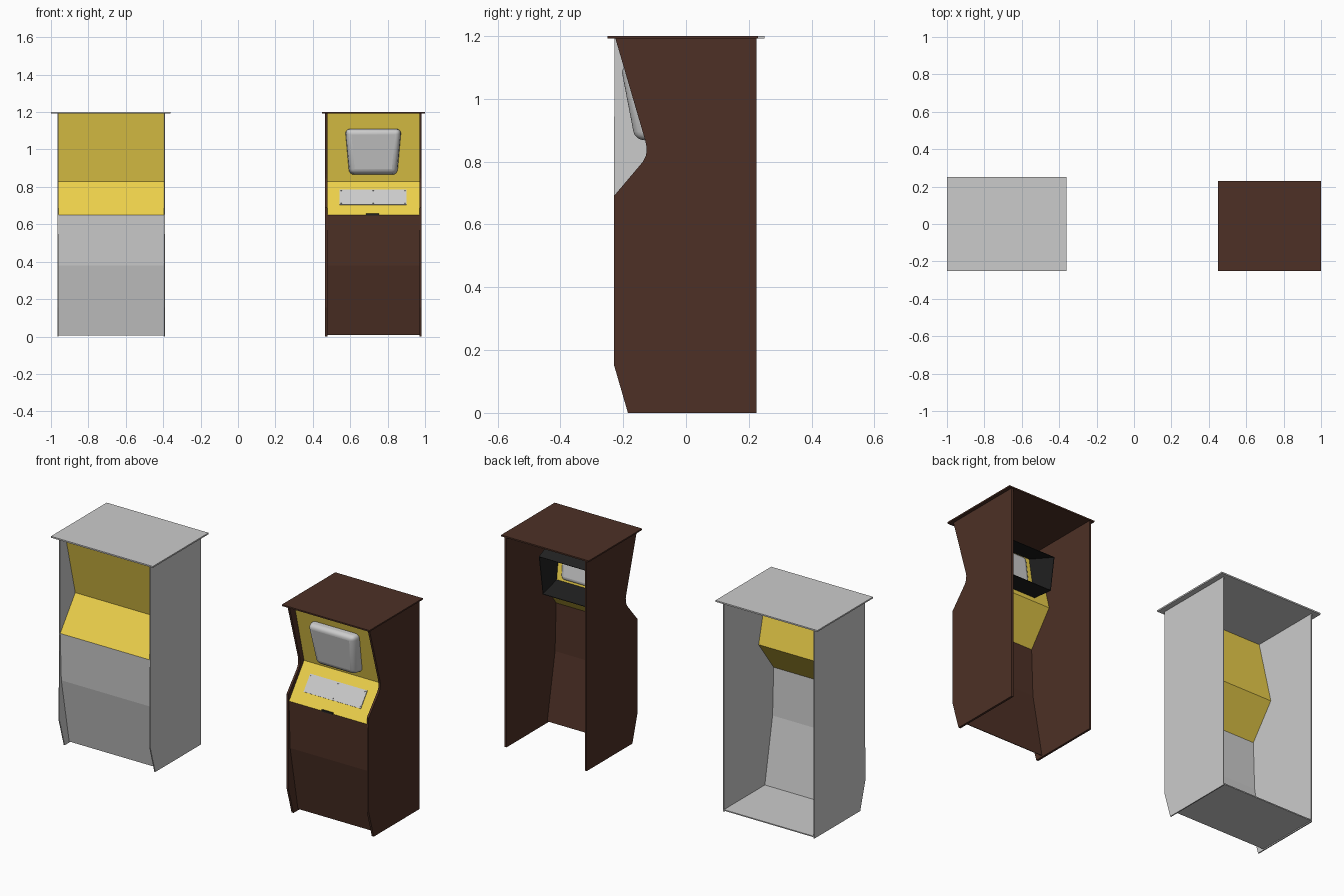
import bpy, bmesh
from mathutils import Vector

if "Cube" in bpy.data.objects:
    bpy.data.objects.remove(bpy.data.objects["Cube"])


def mat(name, c):
    m = bpy.data.materials.new(name)
    m.diffuse_color = (*c, 1)
    m.use_nodes = True
    m.node_tree.nodes["Principled BSDF"].inputs["Base Color"].default_value = m.diffuse_color
    return m


BROWN = mat("brown", (0.075, 0.03, 0.019))
YELLOW = mat("yellow", (0.84, 0.63, 0.07))
BLACK = mat("black", (0.015, 0.015, 0.015))


def make(name, verts, faces, m=None):
    bm = bmesh.new()
    vs = [bm.verts.new(v) for v in verts]
    for f in faces:
        bm.faces.new([vs[i] for i in f])
    bmesh.ops.recalc_face_normals(bm, faces=bm.faces)
    me = bpy.data.meshes.new(name)
    bm.to_mesh(me)
    bm.free()
    ob = bpy.data.objects.new(name, me)
    bpy.context.collection.objects.link(ob)
    if m:
        me.materials.append(m)
    return ob


def prism(name, prof, x0, x1, m=None):
    """Solid from a (y, z) outline between x0 and x1."""
    n = len(prof)
    verts = [(x, y, z) for x in (x0, x1) for y, z in prof]
    faces = [list(range(n)), list(range(n, 2 * n))]
    faces += [(i, (i + 1) % n, n + (i + 1) % n, n + i) for i in range(n)]
    return make(name, verts, faces, m)


def box(name, x0, x1, y0, y1, z0, z1, m=None):
    return prism(name, [(y0, z0), (y1, z0), (y1, z1), (y0, z1)], x0, x1, m)


def strip(name, line, x0, x1, m=None, t=0.004):
    """Thin bent panel following a (y, z) line."""
    back = [(y + t, z) for y, z in reversed(line)]
    n = len(line)
    prof = line + back
    k = len(prof)
    verts = [(x, y, z) for x in (x0, x1) for y, z in prof]
    faces = [(i, (i + 1) % k, k + (i + 1) % k, k + i) for i in range(k)]
    for o in (0, k):
        faces += [(o + i, o + i + 1, o + k - 2 - i, o + k - 1 - i) for i in range(n - 1)]
    return make(name, verts, faces, m)


# Shared panel lines
FRONT = [(-0.225, 0.65), (-0.215, 0.38), (-0.145, 0.008)]
CONTROL = [(-0.225, 0.65), (-0.09, 0.83)]
BEZEL = [(-0.09, 0.83), (-0.18, 1.193)]
BASE = [(-0.23, 0.155), (-0.185, 0), (0.225, 0), (0.225, 1.193)]
NOTCHED = BASE + [(-0.225, 1.193), (-0.13, 0.868), (-0.125, 0.845),
                  (-0.127, 0.82), (-0.137, 0.80), (-0.23, 0.69)]
STRAIGHT = BASE + [(-0.228, 1.193)]


def cabinet(tag, x0, x1, t, side, body, top):
    prism(tag + "_side_left", side, x0, x0 + t, body)
    prism(tag + "_side_right", side, x1 - t, x1, body)
    a, b = x0 + t, x1 - t
    strip(tag + "_front_panel", FRONT, a, b, body)
    strip(tag + "_control_panel", CONTROL, a, b, YELLOW)
    strip(tag + "_screen_panel", BEZEL, a, b, YELLOW)
    box(tag + "_top_board", *top, 1.192, 1.2, body)


# Plain grey cabinet with a floor, open at the back
cabinet("plain", -0.965, -0.39, 0.006, STRAIGHT, None, (-1.0, -0.36, -0.25, 0.25))
box("plain_floor", -0.959, -0.396, -0.145, 0.225, 0.006, 0.012)

# Brown cabinet with notched sides
cabinet("brown", 0.466, 0.982, 0.012, NOTCHED, BROWN, (0.45, 1.0, -0.25, 0.23))

CX = 0.723


def loft(name, rings, m=None, caps=True):
    """Join four-cornered rings, each (top w, y, z, bottom w, y, z)."""
    verts = []
    for wt, yt, zt, wb, yb, zb in rings:
        verts += [(CX - wt, yt, zt), (CX + wt, yt, zt), (CX + wb, yb, zb), (CX - wb, yb, zb)]
    faces = [(4 * r + i, 4 * r + (i + 1) % 4, 4 * r + 4 + (i + 1) % 4, 4 * r + 4 + i)
             for r in range(len(rings) - 1) for i in range(4)]
    if caps:
        e = len(verts)
        faces += [(0, 1, 2, 3), (e - 4, e - 3, e - 2, e - 1)]
    return make(name, verts, faces, m)


# Bulging screen
screen = loft("screen", [(0.153, -0.14, 1.112, 0.131, -0.082, 0.862),
                         (0.145, -0.208, 1.105, 0.122, -0.163, 0.872)])
bev = screen.modifiers.new("round", "BEVEL")
bev.width = 0.025
bev.segments = 4
bpy.context.view_layer.objects.active = screen
screen.select_set(True)
bpy.ops.object.shade_smooth_by_angle()

# Open black housing behind the screen
housing = loft("screen_housing", [(0.175, -0.153, 1.115, 0.155, -0.09, 0.855),
                                  (0.17, 0.045, 1.035, 0.142, 0.05, 0.83)], BLACK, False)
housing.modifiers.new("wall", "SOLIDIFY").thickness = 0.004

# Control plate lying on the sloped panel, with bolts
P0, P1 = Vector((-0.225, 0.65)), Vector((-0.09, 0.83))
N = Vector((-(P1 - P0).y, (P1 - P0).x)).normalized()


def on_slope(name, x0, x1, z0, z1, h, m=None):
    a, b = (P0.lerp(P1, (z - 0.65) / 0.18) for z in (z0, z1))
    prism(name, [tuple(a), tuple(b), tuple(b + N * h), tuple(a + N * h)], x0, x1, m)


on_slope("control_plate", 0.543, 0.901, 0.704, 0.784, 0.004)
for i, x in enumerate((0.552, CX, 0.892)):
    for j, z in enumerate((0.709, 0.776)):
        on_slope(f"bolt_{i}_{j}", x - 0.003, x + 0.003, z, z + 0.004, 0.006)

# Small latch under the control panel lip
box("latch", 0.685, 0.755, -0.229, -0.222, 0.648, 0.658, BLACK)
